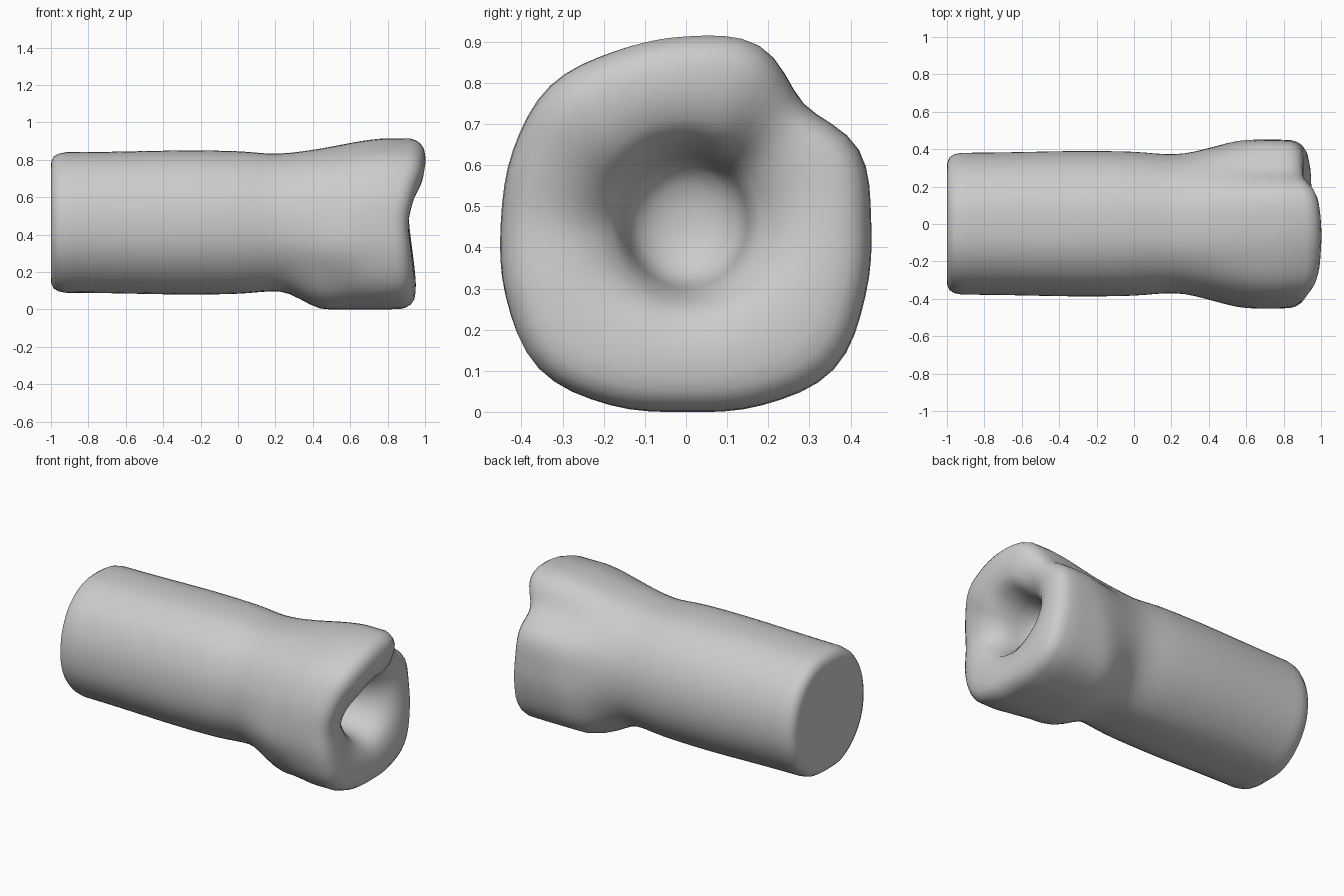
import bpy, bmesh, math

if "Cube" in bpy.data.objects:
    bpy.data.objects.remove(bpy.data.objects["Cube"])

N = 64          # points around each ring
CZ = 0.463      # height of the tube's axis

# Radii / lip positions at 16 directions, counter-clockwise from +y
BODY = [.38, .382, .387, .386, .377, .386, .388, .380, .377, .384, .387, .387, .373, .387, .387, .384]
HEAD = [.45, .455, .405, .465, .452, .45, .467, .455, .45, .475, .508, .483, .463, .483, .508, .472]
LIP = [.915, .907, .912, .98, 1.0, 1.0, .985, .94, .912, .925, .94, .95, .95, .95, .945, .93]


def wrap(table, i):
    """Smooth periodic interpolation of a 16 value table."""
    p = i / N * 16
    k = int(p)
    t = p - k
    a, b, c, d = (table[(k + j) % 16] for j in (-1, 0, 1, 2))
    return b + .5 * t * (c - a + t * (2*a - 5*b + 4*c - d + t * (3*(b - c) + d - a)))


def step(t):
    t = min(max(t, 0), 1)
    return t * t * (3 - 2 * t)


def bump(v, centre, width):
    return math.exp(-((v - centre) / width) ** 2)


bm = bmesh.new()
rings = []


def add_ring(place):
    ring = []
    for i in range(N):
        a = 2 * math.pi * i / N
        x, r = place(i, a)
        ring.append(bm.verts.new((x, r * math.cos(a), CZ + r * math.sin(a))))
    rings.append(ring)


def body_place(x, scale):
    def place(i, a):
        high = .5 + .5 * math.sin(a)            # underside flares sooner
        f = step((x - .22 - .02 * high) / (.26 + .34 * high))
        r = wrap(BODY, i) * (1 - f) + wrap(HEAD, i) * f
        r += .010 * bump(x, -.25, .4) - .010 * bump(x, .18, .12)
        r -= .045 * bump(x, .50, .16) * bump(a, math.radians(222), .3)   # dent
        return x, r * scale
    return place


def lip_place(back, frac):
    # back: distance behind the lip crest, frac: share of the outer radius
    def place(i, a):
        w = step((frac - .45) / .5)
        return wrap(LIP, i) - back, frac * (wrap(HEAD, i) * w + .455 * (1 - w))
    return place


def hole_place(x, r, blend):
    def place(i, a):
        return x + blend * (wrap(LIP, i) - .945), r * (1 - .04 * math.cos(2 * a))
    return place


# Rounded closed end and long body, flaring into the head
for x, s in ((-1, .82), (-.998, .87), (-.985, .94), (-.96, .98), (-.92, 1)):
    add_ring(body_place(x, s))
for k in range(31):
    add_ring(body_place(-.88 + k * .055, 1))

# Rolled lip
for back, frac in ((.08, .995), (.05, .975), (.025, .94), (.008, .885), (.001, .81),
                   (0, .73), (.006, .64), (.022, .55), (.045, .48)):
    add_ring(lip_place(back, frac))

# Bowl-shaped hollow
for x, r, b in ((.86, .188, .8), (.81, .168, .6), (.75, .155, .4), (.69, .145, .2),
                (.645, .122, 0), (.62, .085, 0), (.605, .04, 0)):
    add_ring(hole_place(x, r, b))

for p, q in zip(rings, rings[1:]):
    for i in range(N):
        j = (i + 1) % N
        bm.faces.new((p[i], p[j], q[j], q[i]))
bm.faces.new(rings[0])
bm.faces.new(rings[-1])
bmesh.ops.recalc_face_normals(bm, faces=bm.faces)

mesh = bpy.data.meshes.new("hollow_tube")
bm.to_mesh(mesh)
bm.free()
tube = bpy.data.objects.new("hollow_tube", mesh)
bpy.context.collection.objects.link(tube)
bpy.context.view_layer.objects.active = tube
tube.select_set(True)
bpy.ops.object.shade_smooth_by_angle(angle=math.radians(50))
